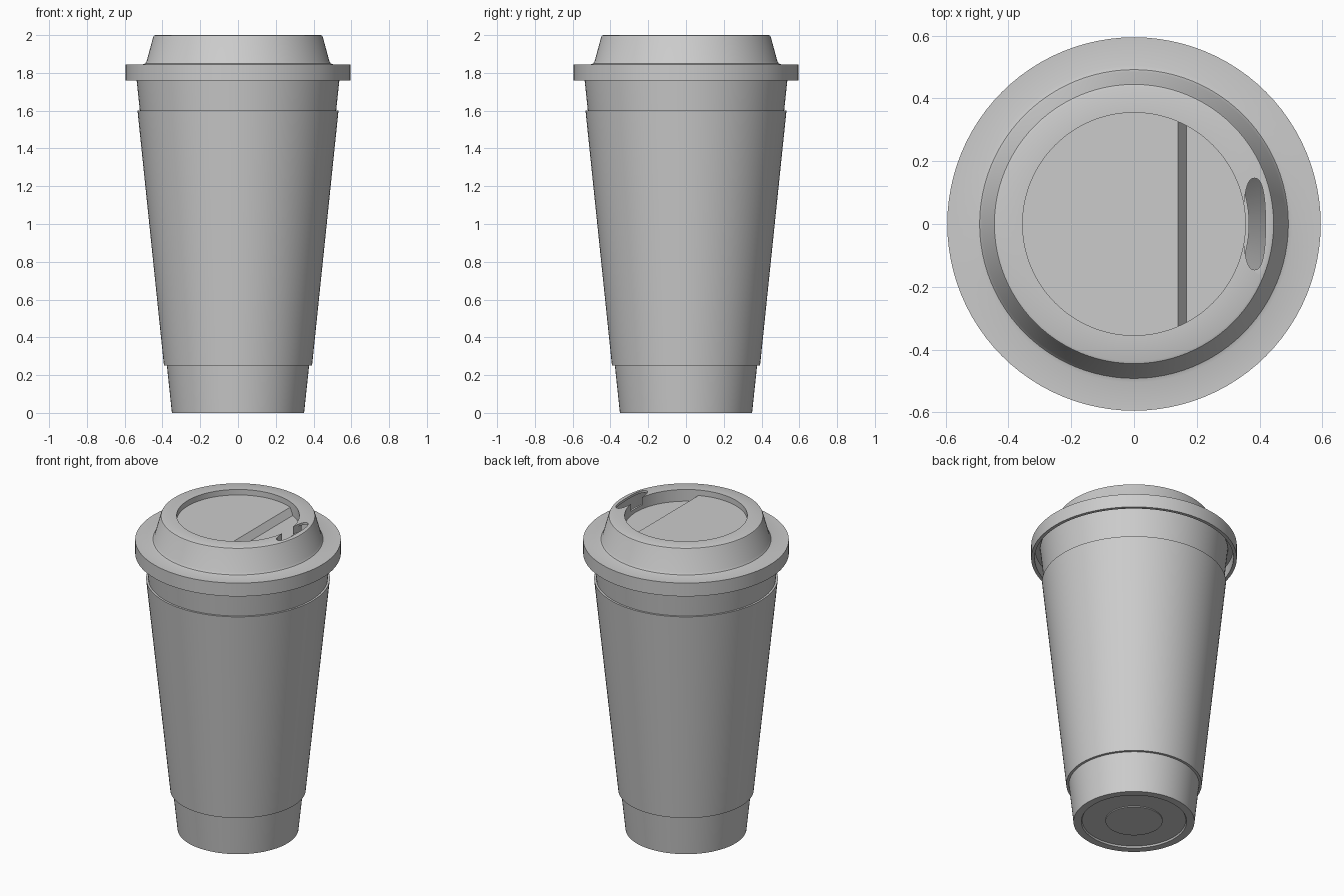
import bpy, bmesh, math

if "Cube" in bpy.data.objects:
    bpy.data.objects.remove(bpy.data.objects["Cube"], do_unlink=True)

SEGMENTS = 96

grey = bpy.data.materials.new("plain grey")
grey.use_nodes = True
grey.diffuse_color = (0.6, 0.6, 0.6, 1)
grey.node_tree.nodes["Principled BSDF"].inputs["Base Color"].default_value = (0.6, 0.6, 0.6, 1)


def finish(name, bm):
    bmesh.ops.remove_doubles(bm, verts=bm.verts, dist=1e-5)
    bmesh.ops.recalc_face_normals(bm, faces=bm.faces)
    mesh = bpy.data.meshes.new(name)
    bm.to_mesh(mesh)
    bm.free()
    mesh.materials.append(grey)
    obj = bpy.data.objects.new(name, mesh)
    bpy.context.collection.objects.link(obj)
    return obj


def lathe(name, profile, closed=True):
    """Spin an (r, z) outline around the z axis."""
    bm = bmesh.new()
    verts = [bm.verts.new((r, 0, z)) for r, z in profile]
    pairs = list(zip(verts, verts[1:] + verts[:1]))
    edges = [bm.edges.new(p) for p in (pairs if closed else pairs[:-1])]
    bmesh.ops.spin(bm, geom=verts + edges, axis=(0, 0, 1), cent=(0, 0, 0),
                   steps=SEGMENTS, angle=math.tau)
    return finish(name, bm)


def prism(name, outline, direction):
    """Extrude a closed outline along a direction."""
    bm = bmesh.new()
    face = bm.faces.new([bm.verts.new(p) for p in outline])
    moved = bmesh.ops.extrude_face_region(bm, geom=[face], use_keep_orig=True)
    new = [v for v in moved["geom"] if isinstance(v, bmesh.types.BMVert)]
    bmesh.ops.translate(bm, verts=new, vec=direction)
    return finish(name, bm)


def boolean(obj, cutter, operation):
    mod = obj.modifiers.new(operation.lower(), "BOOLEAN")
    mod.object, mod.operation, mod.solver = cutter, operation, "EXACT"
    bpy.context.view_layer.objects.active = obj
    bpy.ops.object.modifier_apply(modifier=mod.name)
    bpy.data.objects.remove(cutter, do_unlink=True)


# Hollow cup with a shallow foot ring and a small disc in the base
cup = lathe("cup", [
    (0, 0.004), (0.165, 0.004), (0.165, 0.01), (0.30, 0.01), (0.305, 0),
    (0.35, 0), (0.543, 1.82), (0.525, 1.82), (0.335, 0.03), (0, 0.03)], closed=False)

# Sleeve around the cup
sleeve = lathe("sleeve", [(0.375, 0.25), (0.392, 0.25), (0.532, 1.6), (0.518, 1.6)])

# Thin lid shell: skirt, shoulder, raised dome and recess wall
lid = lathe("lid", [
    (0.595, 1.76), (0.595, 1.845), (0.505, 1.845), (0.492, 1.849), (0.484, 1.861),
    (0.449, 1.99), (0.445, 1.997), (0.437, 2.0), (0.355, 2.0), (0.355, 1.91),
    (0.367, 1.91), (0.367, 1.985), (0.433, 1.985), (0.472, 1.83),
    (0.575, 1.83), (0.575, 1.76)])

# Sip hole through the dome rim
hole = []
for i in range(48):
    a = math.tau * i / 48
    c, s = math.cos(a), math.sin(a)
    hole.append((0.384 + 0.035 * math.copysign(abs(c) ** 0.8, c),
                 0.146 * math.copysign(abs(s) ** 0.8, s), 1.95))
boolean(lid, prism("sip_cutter", hole, (0, 0, 0.1)), "DIFFERENCE")

# Recessed lid floor, stepping down towards the sip hole
step = [(-0.5, 1.965), (0.14, 1.965), (0.168, 1.925), (0.5, 1.925), (0.5, 1.91), (-0.5, 1.91)]
lid_floor = prism("lid_floor", [(x, -0.5, z) for x, z in step], (0, 1, 0))
disc = lathe("floor_cutter", [(0, 1.8), (0.36, 1.8), (0.36, 2.1), (0, 2.1)], closed=False)
boolean(lid_floor, disc, "INTERSECT")

# Smooth walls, sharp rims
for obj in (cup, sleeve, lid, lid_floor):
    bpy.ops.object.select_all(action="DESELECT")
    obj.select_set(True)
    bpy.context.view_layer.objects.active = obj
    bpy.ops.object.shade_smooth_by_angle(angle=math.radians(35))
